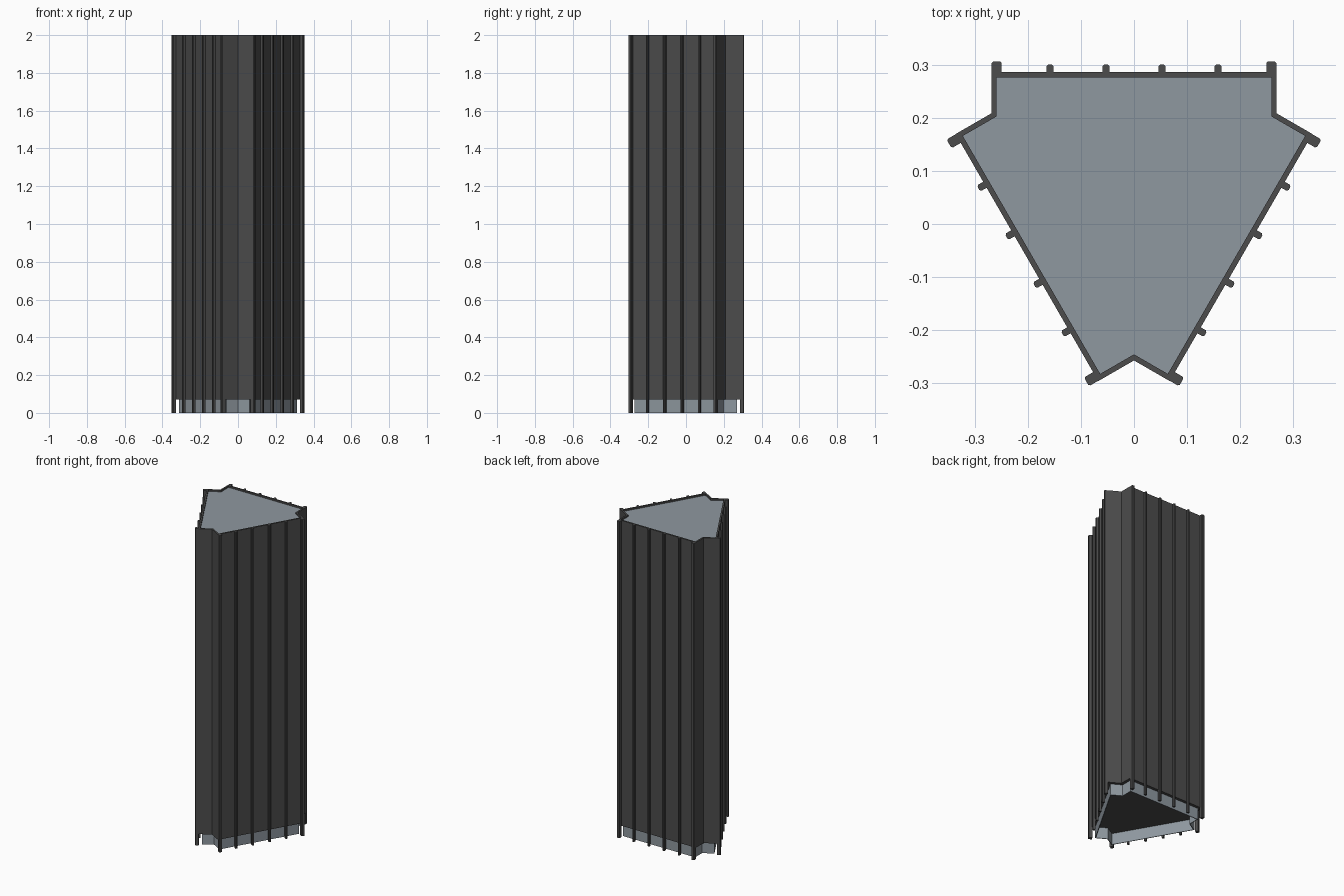
import bpy, bmesh
from math import tan, radians
from mathutils import Matrix, Vector

old = bpy.data.objects.get("Cube")
if old:
    bpy.data.objects.remove(old, do_unlink=True)

HALF, REACH = 0.27, 0.234      # half width of a side, distance of a side from the axis
CENTRE = Vector((0, 0.0535, 0))
BASE_TOP, TOP = 0.072, 2.0


def material(name, colour):
    m = bpy.data.materials.new(name)
    m.use_nodes = True
    m.diffuse_color = colour
    m.node_tree.nodes["Principled BSDF"].inputs["Base Color"].default_value = colour
    return m


dark = material("dark cladding", (0.072, 0.072, 0.072, 1))
glass = material("blue grey glass", (0.275, 0.315, 0.35, 1))


def turn(k):
    return Matrix.Rotation(radians(120 * k), 4, "Z")


def outline(inset):
    """Three-sided plan with notched corners, moved inwards by inset."""
    a, b = HALF - inset, REACH - inset
    side = [(a, a * tan(radians(30)), 0), (a, b, 0), (-a, b, 0)]
    return [CENTRE + turn(k) @ Vector(p) for k in range(3) for p in side]


def finish(name, bm, mat):
    bmesh.ops.recalc_face_normals(bm, faces=bm.faces)
    mesh = bpy.data.meshes.new(name)
    bm.to_mesh(mesh)
    bm.free()
    mesh.materials.append(mat)
    obj = bpy.data.objects.new(name, mesh)
    bpy.context.collection.objects.link(obj)
    return obj


def extrude_up(bm, faces, height):
    new = bmesh.ops.extrude_face_region(bm, geom=faces)["geom"]
    verts = [v for v in new if isinstance(v, bmesh.types.BMVert)]
    bmesh.ops.translate(bm, verts=verts, vec=(0, 0, height))


def slab(name, inset, low, high, mat):
    bm = bmesh.new()
    face = bm.faces.new([bm.verts.new((p.x, p.y, low)) for p in outline(inset)])
    extrude_up(bm, [face], high - low)
    return finish(name, bm, mat)


def ring(name, outer, inner, low, high, mat):
    bm = bmesh.new()
    o, i = ([bm.verts.new((p.x, p.y, low)) for p in outline(d)] for d in (outer, inner))
    n = len(o)
    faces = [bm.faces.new((o[j], o[(j + 1) % n], i[(j + 1) % n], i[j])) for j in range(n)]
    extrude_up(bm, faces, high - low)
    return finish(name, bm, mat)


def fins(name, positions, width, depth, chamfer):
    """Full-height vertical fins with chamfered outer edges on all three sides."""
    bm = bmesh.new()
    w, back, front = width / 2, REACH - 0.001, REACH + depth
    profile = [(-w, back), (w, back), (w, front - chamfer), (w - chamfer, front),
               (chamfer - w, front), (-w, front - chamfer)]
    faces = []
    for k in range(3):
        for x in positions:
            pts = [CENTRE + turn(k) @ Vector((x + px, py, 0)) for px, py in profile]
            faces.append(bm.faces.new([bm.verts.new(p) for p in pts]))
    extrude_up(bm, faces, TOP)
    return finish(name, bm, dark)


# Tower body
ring("outer_walls", 0, 0.01, BASE_TOP, TOP, dark)
slab("lower_floor", 0.009, BASE_TOP, BASE_TOP + 0.01, dark)
slab("roof", 0.009, TOP - 0.02, TOP - 0.01, glass)

# Recessed glazed entrance level, open underneath
ring("base_glazing", 0.018, 0.022, 0, BASE_TOP + 0.005, glass)

# Vertical fins
fins("side_fins", [-0.159, -0.053, 0.053, 0.159], 0.013, 0.014, 0.003)
fins("corner_fins", [-0.26, 0.26], 0.019, 0.02, 0.003)
